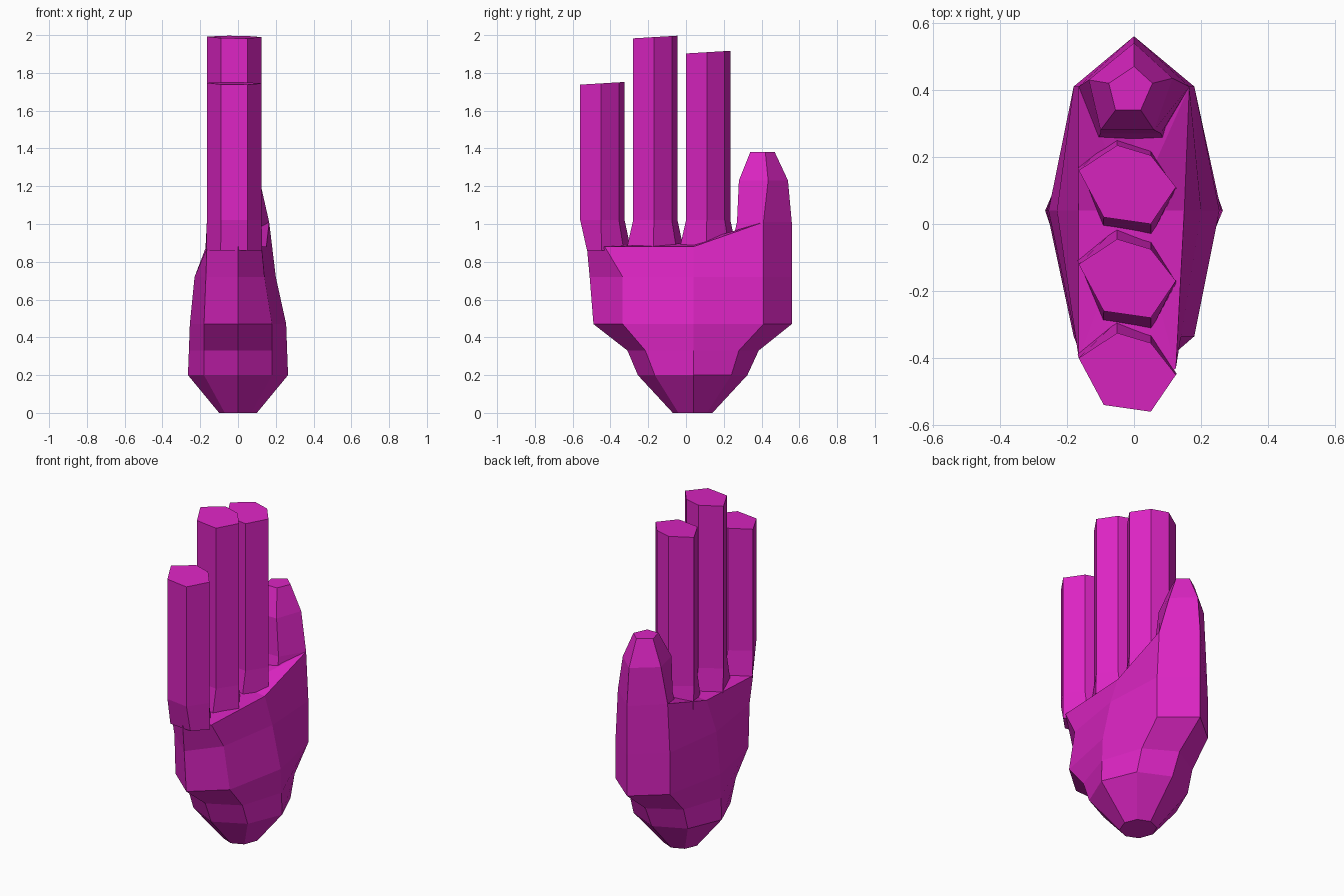
import bpy
import bmesh

cube = bpy.data.objects.get("Cube")
if cube:
    bpy.data.objects.remove(cube)

magenta = bpy.data.materials.new("magenta")
magenta.use_nodes = True
COLOUR = (0.71, 0.018, 0.54, 1)
magenta.diffuse_color = COLOUR
magenta.node_tree.nodes["Principled BSDF"].inputs["Base Color"].default_value = COLOUR


def loft(name, rings, peak=None):
    """Skin a stack of rings; the top is a flat cap or a fan to a peak."""
    bm = bmesh.new()
    loops = [[bm.verts.new(p) for p in ring] for ring in rings]
    n = len(loops[0])
    for low, high in zip(loops, loops[1:]):
        for i in range(n):
            j = (i + 1) % n
            bm.faces.new((low[i], low[j], high[j], high[i]))
    bm.faces.new(loops[0][::-1])
    if peak:
        tip = bm.verts.new(peak)
        for i in range(n):
            bm.faces.new((loops[-1][i], loops[-1][(i + 1) % n], tip))
    else:
        bm.faces.new(loops[-1])
    bmesh.ops.recalc_face_normals(bm, faces=bm.faces)
    mesh = bpy.data.meshes.new(name)
    bm.to_mesh(mesh)
    bm.free()
    mesh.materials.append(magenta)
    obj = bpy.data.objects.new(name, mesh)
    bpy.context.collection.objects.link(obj)
    return obj


def octagon(z, front, front_side, back_side, back, side, wide):
    """Symmetric palm section, pointed at the front and back."""
    return [(0, front, z), (side, front_side, z), (wide, 0.04, z), (side, back_side, z),
            (0, back, z), (-side, back_side, z), (-wide, 0.04, z), (-side, front_side, z)]


# Palm with a tapered wrist; the upper edge rises into the thumb
palm_rings = [
    octagon(0, -0.07, -0.04, 0.11, 0.14, 0.07, 0.10),
    octagon(0.20, -0.255, -0.165, 0.24, 0.325, 0.18, 0.265),
    octagon(0.33, -0.31, -0.215, 0.28, 0.385, 0.18, 0.26),
    octagon(0.47, -0.49, -0.335, 0.41, 0.56, 0.18, 0.255),
    [(0, -0.51, 0.72), (0.14, -0.335, 0.72), (0.2, 0.04, 0.72), (0.18, 0.41, 0.72),
     (0, 0.56, 0.72), (-0.18, 0.41, 0.72), (-0.23, 0.04, 0.72), (-0.17, -0.36, 0.72)],
    [(0, -0.525, 0.88), (0.125, -0.43, 0.88), (0.15, 0.04, 0.88), (0.165, 0.41, 1.01),
     (0, 0.56, 1.01), (-0.165, 0.41, 1.01), (-0.165, 0.04, 0.89), (-0.165, -0.4, 0.87)],
]
loft("palm", palm_rings, peak=(0, 0.04, 0.9))

# Fingers share one six-sided section and flare at the knuckles
SECTION = [(-0.165, 0.04), (-0.09, -0.10), (0.05, -0.12),
           (0.125, -0.01), (0.05, 0.085), (-0.05, 0.115)]
fingers = [("little_finger", -0.44, 1.745, 0.7),
           ("middle_finger", -0.16, 1.99, 1.3),
           ("index_finger", 0.12, 1.91, 1.3)]
for name, centre, top, front_flare in fingers:
    root = [(x * 1.02, centre + y * (front_flare if y < 0 else 1.3), 0.86) for x, y in SECTION]
    base = [(x, centre + y, 1.02) for x, y in SECTION]
    tip = [(x, centre + y, top + 0.06 * y) for x, y in SECTION]
    loft(name, [root, base, tip])

# Five-sided thumb, narrowing to a blunt tip
thumb_sections = [
    (0.72, [(0, 0.56), (0.18, 0.41), (0.11, 0.2), (-0.13, 0.2), (-0.18, 0.41)]),
    (1.01, [(0, 0.56), (0.165, 0.41), (0.08, 0.27), (-0.10, 0.27), (-0.165, 0.41)]),
    (1.23, [(0, 0.54), (0.115, 0.435), (0.06, 0.28), (-0.10, 0.28), (-0.135, 0.43)]),
    (1.38, [(0, 0.47), (0.055, 0.42), (0.02, 0.34), (-0.055, 0.34), (-0.075, 0.42)]),
]
loft("thumb", [[(x, y, z) for x, y in pts] for z, pts in thumb_sections])
